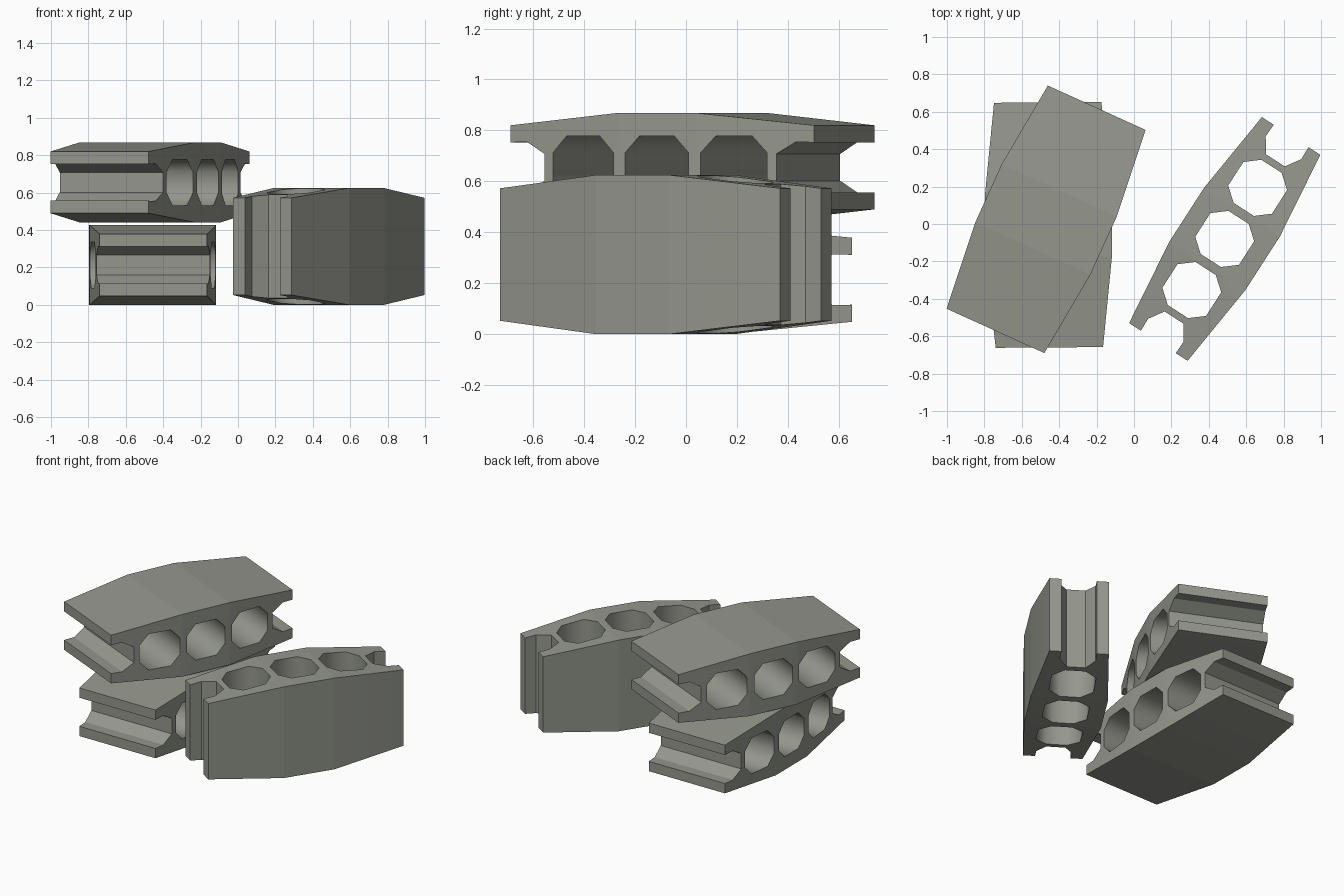
import bpy
import bmesh
from math import radians
from mathutils import Matrix

cube = bpy.data.objects.get("Cube")
if cube:
    bpy.data.objects.remove(cube, do_unlink=True)

concrete = bpy.data.materials.new("grey concrete")
concrete.use_nodes = True
colour = (0.30, 0.31, 0.27, 1)
concrete.diffuse_color = colour
concrete.node_tree.nodes["Principled BSDF"].inputs["Base Color"].default_value = colour

HALF_LENGTH, BEND, HOLE_SPACING = 0.655, 0.17, 0.325


def bulge(t, middle, end):
    """Half size at distance t along the block: flat middle, tapering ends."""
    k = max(0, abs(t) - BEND) / (HALF_LENGTH - BEND)
    return middle + (end - middle) * k


def mirrored(quarter):
    """Close a loop from its points in the first quadrant, ordered by rising t."""
    half = quarter + [(t, -w) for t, w in reversed(quarter)]
    return half + [(-t, -w) for t, w in half]


def block(name, location, angle, lying, width, depth, stretch):
    bm = bmesh.new()
    # Outline with bulged sides and a notch in each end, then three octagonal cores
    outline = mirrored([(BEND, width[0]), (HALF_LENGTH, width[1]),
                        (HALF_LENGTH, 0.098 * stretch), (0.58, 0.1 * stretch),
                        (0.50, 0.053 * stretch)])
    core = mirrored([(0.075, 0.123 * stretch), (0.137, 0.057 * stretch)])
    loops = [outline]
    for i in (-1, 0, 1):
        loops.append([(t + i * HOLE_SPACING, w) for t, w in core])
    for loop in loops:
        verts = [bm.verts.new((t, w, 0)) for t, w in loop]
        for a, b in zip(verts, verts[1:] + verts[:1]):
            bm.edges.new((a, b))
    bmesh.ops.triangle_fill(bm, use_beauty=True, edges=bm.edges[:])
    for t in (-BEND, BEND):
        bmesh.ops.bisect_plane(bm, geom=bm.verts[:] + bm.edges[:] + bm.faces[:],
                               plane_co=(t, 0, 0), plane_no=(1, 0, 0))

    # Thicken, with the two open faces bulging as well
    extruded = bmesh.ops.extrude_face_region(bm, geom=bm.faces[:], use_keep_orig=True)
    upper = {g for g in extruded["geom"] if isinstance(g, bmesh.types.BMVert)}
    for v in bm.verts:
        v.co.z = bulge(v.co.x, *depth) * (1 if v in upper else -1)
    bmesh.ops.recalc_face_normals(bm, faces=bm.faces[:])
    bmesh.ops.dissolve_limit(bm, angle_limit=radians(1),
                             verts=bm.verts[:], edges=bm.edges[:])

    # Soft shading in the cores and over the gentle bends, crisp elsewhere
    for f in bm.faces:
        f.smooth = True
    for e in bm.edges:
        a, b = (v.co for v in e.verts)
        in_core = abs(a.z - b.z) > 0.1 and abs(a.x) < 0.48 and abs(a.y) < 0.16
        e.smooth = in_core or e.calc_face_angle(0) < radians(30)

    mesh = bpy.data.meshes.new(name)
    bm.to_mesh(mesh)
    bm.free()
    mesh.materials.append(concrete)
    obj = bpy.data.objects.new(name, mesh)
    bpy.context.collection.objects.link(obj)
    tip = Matrix.Rotation(radians(90 if lying else 0), 4, 'X')
    obj.matrix_world = (Matrix.Translation(location)
                        @ Matrix.Rotation(radians(angle), 4, 'Z') @ tip)


lying_size = dict(lying=True, width=(0.2135, 0.165), depth=(0.338, 0.287), stretch=1)
block("lower_block", (-0.457, -0.005, 0.2135), 90.4, **lying_size)
block("upper_block", (-0.47, 0.025, 0.655), 65.6, **lying_size)
block("standing_block", (0.485, -0.08, 0.3125), 57.2, lying=False,
      width=(0.241, 0.186), depth=(0.3125, 0.26), stretch=1.13)
